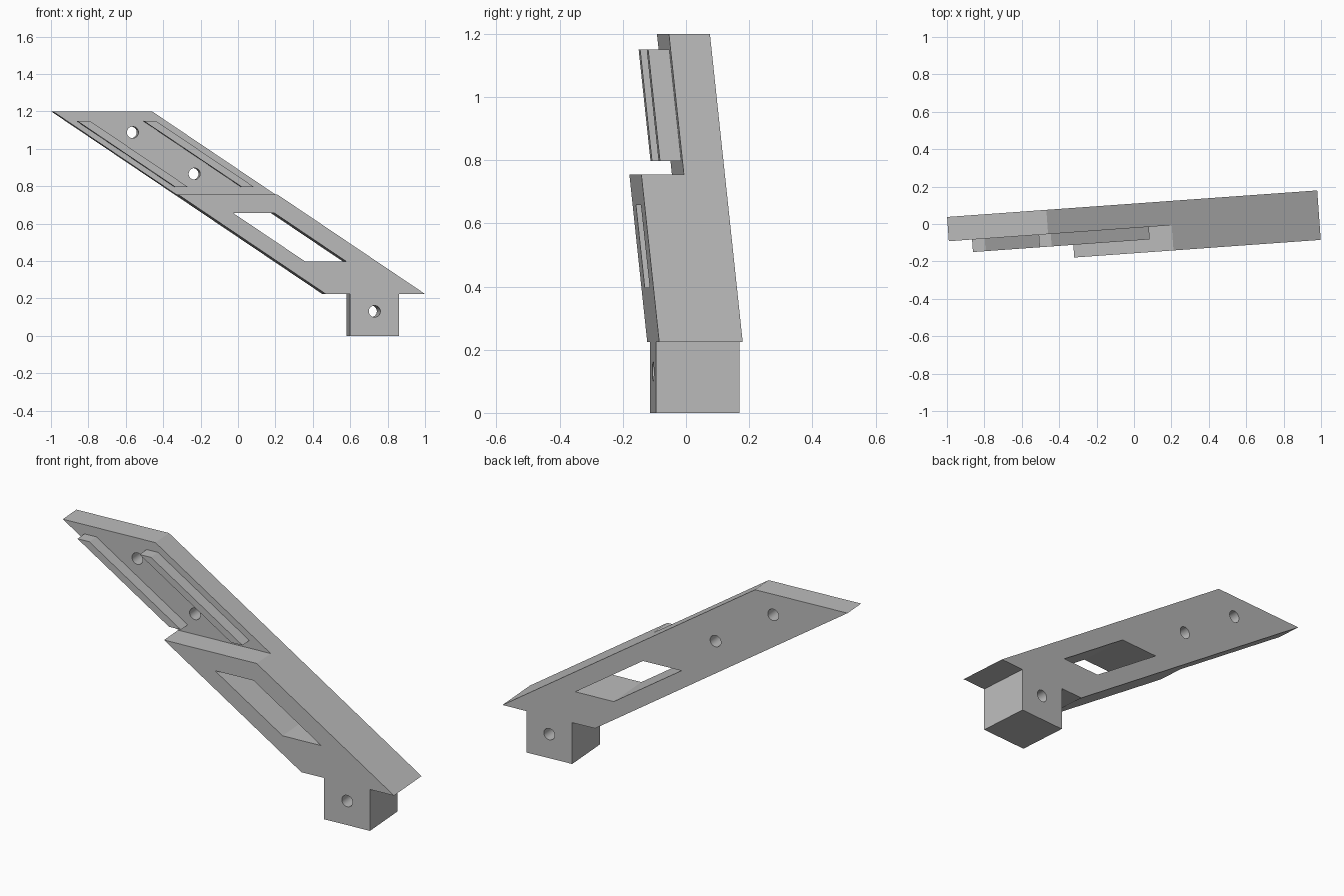
import bpy
import bmesh
import math
from mathutils import Matrix

if "Cube" in bpy.data.objects:
    bpy.data.objects.remove(bpy.data.objects["Cube"], do_unlink=True)

TURN = Matrix.Rotation(math.radians(4.1), 4, "Z")
BACK, MID, FRONT, RAIL = 0.109, -0.021, -0.156, -0.088
TOP, BASE, STEP = 1.2, 0.225, 0.755
LEAN, WIDTH = 1.489, 0.532

grey = bpy.data.materials.new("plain_grey")
grey.use_nodes = True
colour = (0.5, 0.5, 0.5, 1)
grey.diffuse_color = colour
grey.node_tree.nodes["Principled BSDF"].inputs["Base Color"].default_value = colour


def edge(z, offset=0.0):
    """Point on a line parallel to the slanted lower edge."""
    return (-0.994 + LEAN * (TOP - z) + offset, z)


def slanted(z0, z1, o0, o1):
    return [edge(z1, o0), edge(z0, o0), edge(z0, o1), edge(z1, o1)]


def prism(name, profile, y0, y1):
    """Extrude an x-z profile from y0 to y1, then turn it about z."""
    bm = bmesh.new()
    face = bm.faces.new([bm.verts.new((x, y0, z)) for x, z in profile])
    out = bmesh.ops.extrude_face_region(bm, geom=[face])
    moved = [v for v in out["geom"] if isinstance(v, bmesh.types.BMVert)]
    bmesh.ops.translate(bm, verts=moved, vec=(0, y1 - y0, 0))
    bmesh.ops.recalc_face_normals(bm, faces=bm.faces)
    bm.transform(TURN)
    mesh = bpy.data.meshes.new(name)
    bm.to_mesh(mesh)
    bm.free()
    mesh.materials.append(grey)
    obj = bpy.data.objects.new(name, mesh)
    bpy.context.collection.objects.link(obj)
    return obj


def cut(target, cutter):
    cutter.hide_render = True
    mod = target.modifiers.new("cut", "BOOLEAN")
    mod.operation = "DIFFERENCE"
    mod.solver = "EXACT"
    mod.object = cutter
    bpy.context.view_layer.objects.active = target
    bpy.ops.object.modifier_apply(modifier=mod.name)
    bpy.data.objects.remove(cutter, do_unlink=True)


def circle(x, z, r=0.031, n=32):
    return [(x + r * math.cos(math.tau * i / n), z + r * math.sin(math.tau * i / n))
            for i in range(n)]


# Slanted arm with its square foot
foot_l, foot_r = 0.589, 0.852
arm = prism("slanted_arm", [
    edge(TOP), edge(BASE), (foot_l, BASE), (foot_l, 0), (foot_r, 0),
    (foot_r, BASE), edge(BASE, WIDTH), edge(TOP, WIDTH)], FRONT, BACK)

# Recess that thins the upper half
cut(arm, prism("recess_cutter", [(-2, STEP), (2, STEP), (2, 2), (-2, 2)], -1, MID))

# Slanted window through the lower half
cut(arm, prism("window_cutter", slanted(0.397, 0.658, 0.148, 0.369), -1, 1))

# Screw holes
for x, z in [(-0.566, 1.088), (-0.235, 0.866), (0.721, 0.131)]:
    cut(arm, prism("hole_cutter", circle(x, z), -1, 1))

# Raised rails on the thin half
for name, o0, o1 in [("lower_rail", 0.05, 0.118), ("upper_rail", 0.407, 0.472)]:
    prism(name, slanted(0.797, 1.15, o0, o1), RAIL, MID + 0.01)

# Smooth hole walls, sharp edges elsewhere
bpy.ops.object.select_all(action="DESELECT")
arm.select_set(True)
bpy.context.view_layer.objects.active = arm
bpy.ops.object.shade_smooth_by_angle(angle=math.radians(30))
